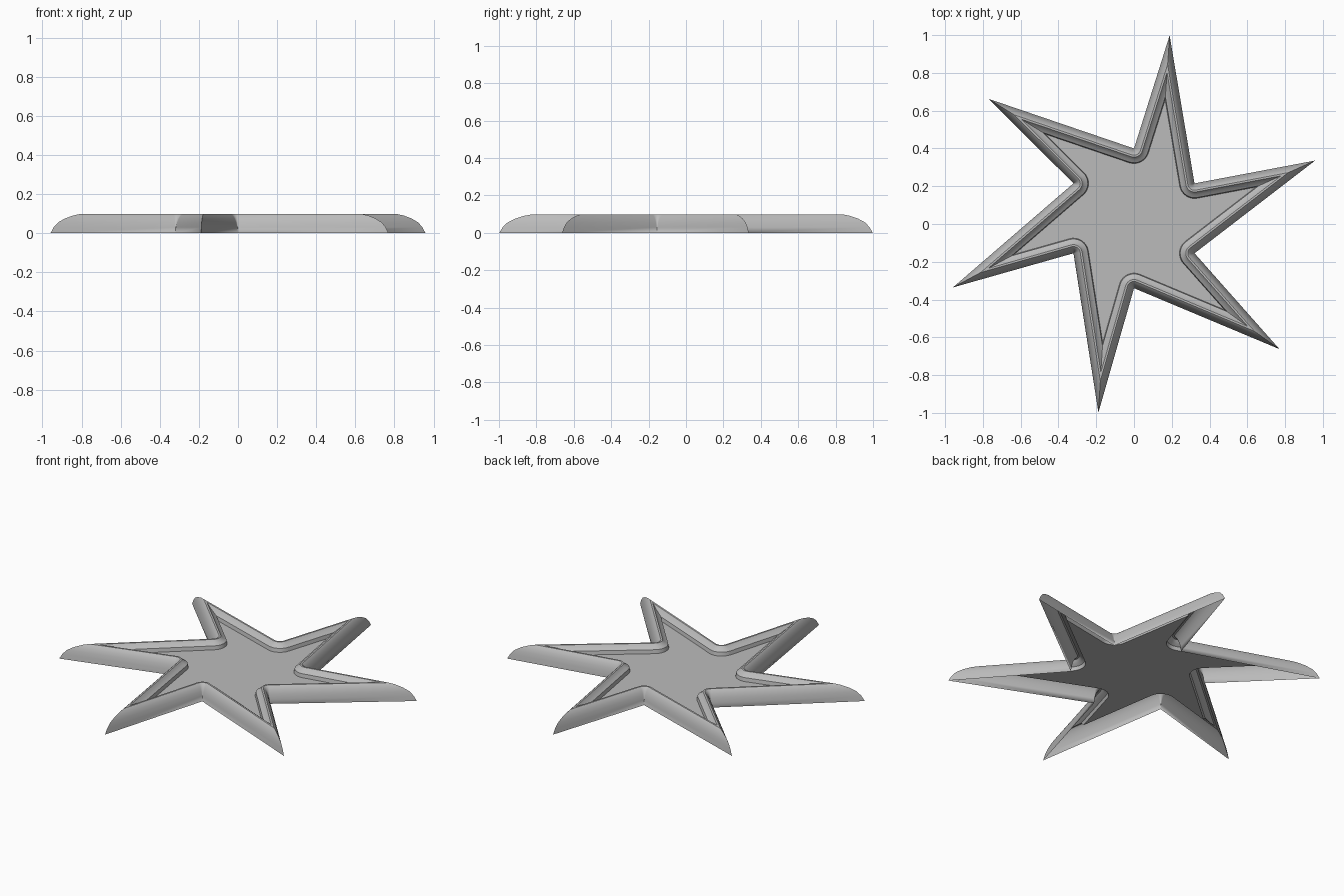
import bpy, bmesh, math
from mathutils import Vector

cube = bpy.data.objects.get("Cube")
if cube:
    bpy.data.objects.remove(cube)

grey = bpy.data.materials.new("mid_grey")
grey.use_nodes = True
colour = (0.5, 0.5, 0.5, 1)
grey.diffuse_color = colour
grey.node_tree.nodes["Principled BSDF"].inputs["Base Color"].default_value = colour


def polar(radius, degrees):
    a = math.radians(degrees)
    return Vector((radius * math.cos(a), radius * math.sin(a)))


# Swept star outline: valleys on a slightly shifted hexagon, tips on a circle
corners = []
for k in range(6):
    corners.append(polar(0.37, 30 + 60 * k) + Vector((0, 0.03)))
    corners.append(polar(1.016, 79.3 + 60 * k))

ARC = 8


def inset_ring(d):
    """Star outline inset by d, mitred at tips and rounded at valleys."""
    ring = []
    for i, p in enumerate(corners):
        e1 = (p - corners[i - 1]).normalized()
        e2 = (corners[(i + 1) % len(corners)] - p).normalized()
        n1, n2 = Vector((-e1.y, e1.x)), Vector((-e2.y, e2.x))
        if i % 2:
            ring.append(p + (n1 + n2) * d / (1 + n1.dot(n2)))
        else:
            start = math.atan2(n1.y, n1.x)
            sweep = math.atan2(n1.x * n2.y - n1.y * n2.x, n1.dot(n2))
            for s in range(ARC + 1):
                a = start + sweep * s / ARC
                ring.append(p + d * Vector((math.cos(a), math.sin(a))))
    return ring


def make_object(name, bm):
    mesh = bpy.data.meshes.new(name)
    bm.to_mesh(mesh)
    bm.free()
    mesh.materials.append(grey)
    obj = bpy.data.objects.new(name, mesh)
    bpy.context.collection.objects.link(obj)
    bpy.ops.object.select_all(action="DESELECT")
    obj.select_set(True)
    bpy.context.view_layer.objects.active = obj
    bpy.ops.object.shade_smooth_by_angle(angle=math.radians(25))
    return obj


# Hollow moulded rim: (inset, height) from the outer foot over the crown to the floor
profile = [(0, 0), (0.004, 0.03), (0.0095, 0.055), (0.018, 0.075), (0.028, 0.09),
           (0.036, 0.097), (0.046, 0.097), (0.052, 0.09), (0.06, 0.082),
           (0.076, 0.072), (0.08, 0.05)]
bm = bmesh.new()
rings = [[bm.verts.new((p.x, p.y, z)) for p in inset_ring(d)] for d, z in profile]
for lower, upper in zip(rings, rings[1:]):
    for j in range(len(lower)):
        k = (j + 1) % len(lower)
        bm.faces.new((lower[j], lower[k], upper[k], upper[j]))
bmesh.ops.remove_doubles(bm, verts=bm.verts, dist=1e-5)
make_object("moulded_rim", bm)

# Recessed star floor
bm = bmesh.new()
inset, height = profile[-1]
bm.faces.new([bm.verts.new((p.x, p.y, height)) for p in inset_ring(inset)])
make_object("star_floor", bm)
